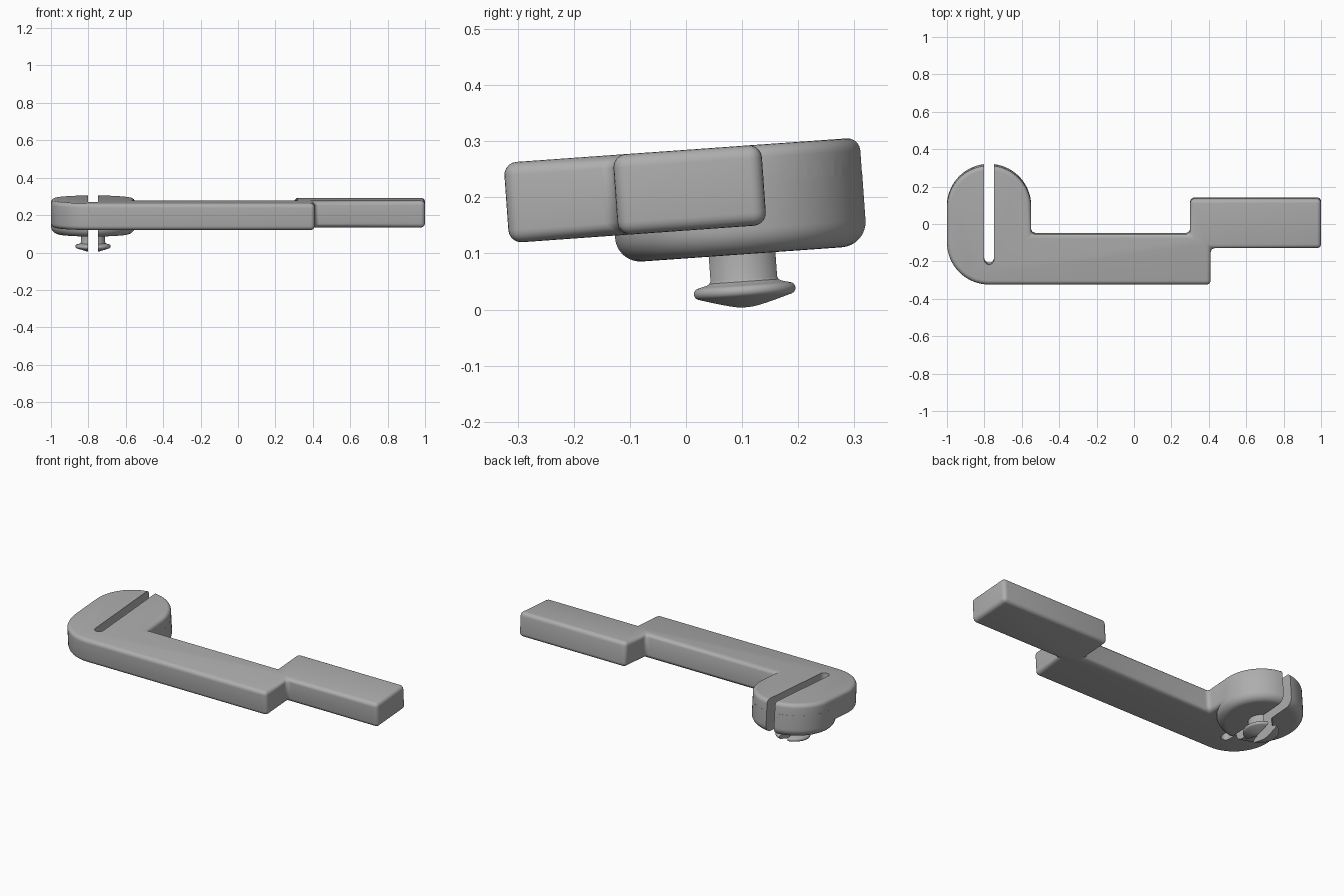
import bpy, bmesh
from math import radians, pi, cos, sin
from mathutils import Matrix

cube = bpy.data.objects.get("Cube")
if cube:
    bpy.data.objects.remove(cube, do_unlink=True)

TILT = radians(4.07)
TOP, UNDER = 0.0845, -0.059      # plate faces
CX, CY, R = -0.775, 0.0925, 0.225  # rounded head centre and radius

grey = bpy.data.materials.new("plain grey")
grey.use_nodes = True
grey.diffuse_color = (0.42, 0.42, 0.42, 1)
grey.node_tree.nodes["Principled BSDF"].inputs["Base Color"].default_value = (0.42, 0.42, 0.42, 1)


def make(name, bm):
    bmesh.ops.recalc_face_normals(bm, faces=bm.faces)
    mesh = bpy.data.meshes.new(name)
    bm.to_mesh(mesh)
    bm.free()
    mesh.materials.append(grey)
    obj = bpy.data.objects.new(name, mesh)
    bpy.context.collection.objects.link(obj)
    return obj


def arc(cx, cy, r, start, end, steps=32):
    angles = [radians(start + (end - start) * i / steps) for i in range(steps + 1)]
    return [(cx + r * cos(a), cy + r * sin(a)) for a in angles]


def prism(name, outline, low, high):
    bm = bmesh.new()
    face = bm.faces.new([bm.verts.new((x, y, low)) for x, y in outline])
    grown = bmesh.ops.extrude_face_region(bm, geom=[face])["geom"]
    verts = [g for g in grown if isinstance(g, bmesh.types.BMVert)]
    bmesh.ops.translate(bm, verts=verts, vec=(0, 0, high - low))
    return make(name, bm)


def lathe(name, profile, steps=64):
    bm = bmesh.new()
    verts = [bm.verts.new((CX + r, CY, z)) for r, z in profile]
    edges = [bm.edges.new(pair) for pair in zip(verts, verts[1:])]
    bmesh.ops.spin(bm, geom=verts + edges, cent=(CX, CY, 0), axis=(0, 0, 1),
                   angle=2 * pi, steps=steps)
    bmesh.ops.remove_doubles(bm, verts=bm.verts, dist=0.0002)
    return make(name, bm)


def apply(obj, kind, **settings):
    mod = obj.modifiers.new(kind.title(), kind)
    for key, value in settings.items():
        setattr(mod, key, value)
    bpy.context.view_layer.objects.active = obj
    bpy.ops.object.modifier_apply(modifier=mod.name)


def combine(obj, other, operation):
    apply(obj, 'BOOLEAN', object=other, operation=operation, solver='EXACT')


# Offset arm plate with a rounded head
outline = arc(CX, CY, R, 0, 180) + arc(CX, -0.095, R, 180, 270, 16)
outline += [(0.41, -0.32), (0.41, -0.125), (1, -0.125), (1, 0.14),
            (0.3, 0.14), (0.3, -0.05), (CX + R, -0.05)]
arm = prism("offset_arm", outline, UNDER, TOP)
apply(arm, 'BEVEL', width=0.023, segments=5, limit_method='ANGLE', angle_limit=radians(30))

# Round boss below the head
BOSS, FILLET = -0.1085, 0.045
rounded = arc(R + 0.0004 - FILLET, BOSS + FILLET, FILLET, -90, 0, 8)
boss = lathe("boss", [(0, BOSS)] + rounded + [(R + 0.0004, 0.02), (0, 0.02)])
combine(arm, boss, 'UNION')
bpy.data.objects.remove(boss, do_unlink=True)

# Snap pin with a mushroom tip
rim = arc(0.084, -0.174, 0.0105, 80, -70, 8)
pin = lathe("snap_pin", [(0, -0.08), (0.065, -0.08), (0.065, -0.152), (0.067, -0.157),
                         (0.072, -0.16)] + rim + [(0.03, -0.202), (0.015, -0.2055), (0, -0.2065)])

# Slot open towards the back
slot_outline = arc(CX, -0.185, 0.026, 180, 360, 16) + [(CX + 0.026, 0.5), (CX - 0.026, 0.5)]
slot = prism("slot_cutter", slot_outline, -0.4, 0.4)
for part in (arm, pin):
    combine(part, slot, 'DIFFERENCE')
bpy.data.objects.remove(slot, do_unlink=True)

# Tilt the parts and smooth them
for part in (arm, pin):
    part.data.transform(Matrix.Translation((0, 0, 0.2)) @ Matrix.Rotation(TILT, 4, 'X'))
    bpy.ops.object.select_all(action='DESELECT')
    part.select_set(True)
    bpy.context.view_layer.objects.active = part
    bpy.ops.object.shade_smooth_by_angle(angle=radians(30))
